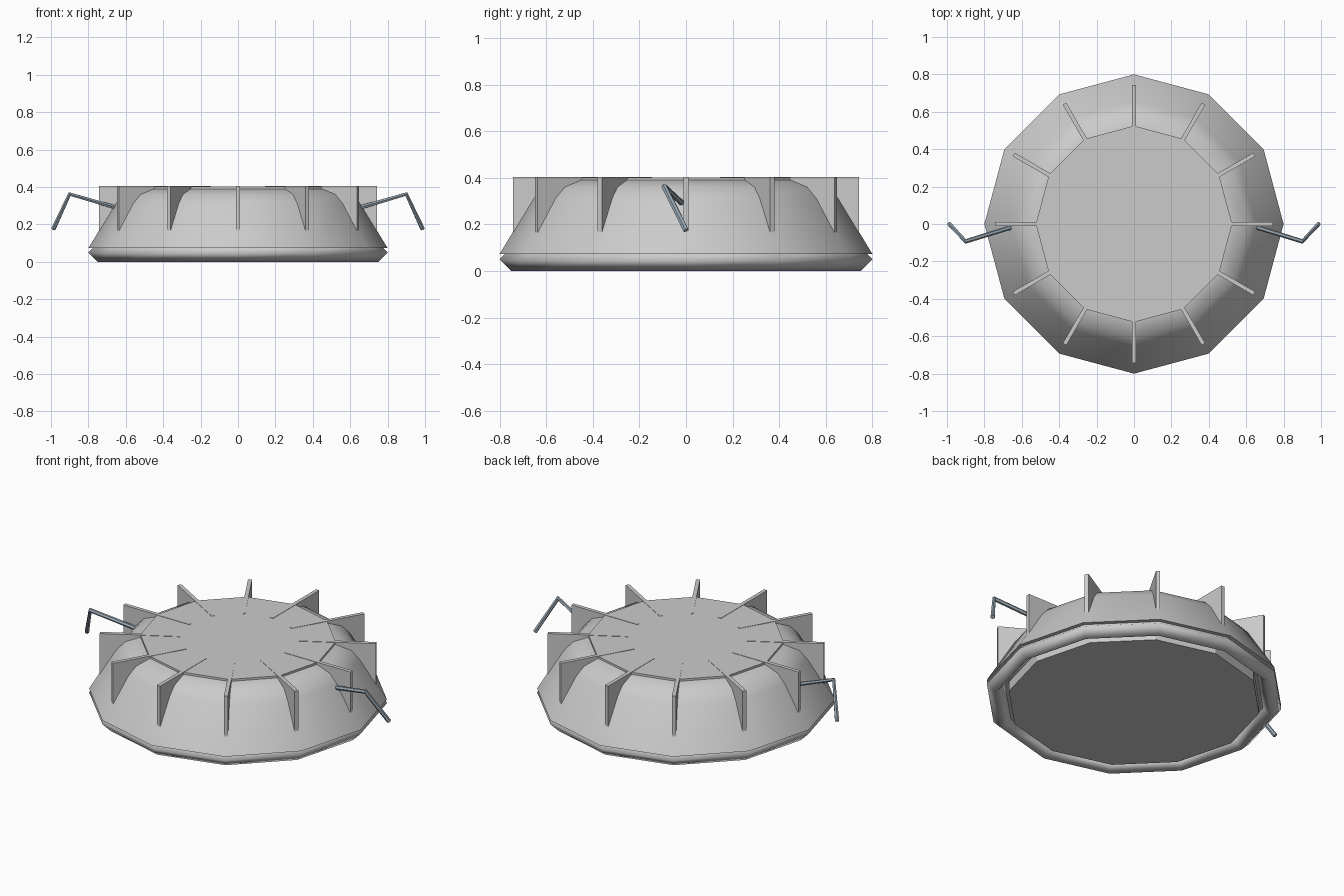
import bpy, bmesh, math
from math import cos, sin, pi

if "Cube" in bpy.data.objects:
    bpy.data.objects.remove(bpy.data.objects["Cube"])

SIDES = 12


def finish(name, bm, angle=None):
    bmesh.ops.recalc_face_normals(bm, faces=bm.faces[:])
    me = bpy.data.meshes.new(name)
    bm.to_mesh(me)
    bm.free()
    ob = bpy.data.objects.new(name, me)
    bpy.context.collection.objects.link(ob)
    if angle:
        bpy.ops.object.select_all(action='DESELECT')
        ob.select_set(True)
        bpy.context.view_layer.objects.active = ob
        bpy.ops.object.shade_smooth_by_angle(angle=math.radians(angle))
    return ob


def lathe(name, profile, closed=False, angle=None):
    """Revolve (radius, z) points; open profiles get flat end caps."""
    bm = bmesh.new()
    rings = [[bm.verts.new((r * cos(2 * pi * i / SIDES), r * sin(2 * pi * i / SIDES), z))
              for i in range(SIDES)] for r, z in profile]
    pairs = list(zip(rings, rings[1:]))
    if closed:
        pairs.append((rings[-1], rings[0]))
    else:
        bm.faces.new(rings[0])
        bm.faces.new(rings[-1])
    for a, b in pairs:
        for i in range(SIDES):
            j = (i + 1) % SIDES
            bm.faces.new((a[i], a[j], b[j], b[i]))
    return finish(name, bm, angle)


# Main shell, base ring and flat plates
lathe("shell", [(0.80, 0.073), (0.655, 0.312), (0.61, 0.36), (0.53, 0.39)], angle=40)
lathe("base_ring", [(0.80, 0.05), (0.75, 0.10), (0.70, 0.05), (0.75, 0.0)], closed=True, angle=100)
lathe("bottom_plate", [(0.68, 0.015), (0.68, 0.08)])
lathe("top_plate", [(0.525, 0.37), (0.525, 0.402)])

# Radial fins
bm = bmesh.new()
r0, r1, z0, z1, h = 0.31, 0.742, 0.165, 0.404, 0.011
for k in range(SIDES):
    c, s = cos(2 * pi * k / SIDES), sin(2 * pi * k / SIDES)
    cube = bmesh.ops.create_cube(bm, size=1)["verts"]
    for v in cube:
        r = r1 if v.co.x > 0 else r0
        t = h if v.co.y > 0 else -h
        z = z1 if v.co.z > 0 else z0
        v.co = (r * c - t * s, r * s + t * c, z)
finish("fins", bm)

# Bent rod on each side
steel = bpy.data.materials.new("rod_steel")
steel.diffuse_color = (0.33, 0.41, 0.48, 1)
steel.use_nodes = True
steel.node_tree.nodes["Principled BSDF"].inputs["Base Color"].default_value = steel.diffuse_color
for side, label in ((1, "right"), (-1, "left")):
    cu = bpy.data.curves.new(label + "_rod", 'CURVE')
    cu.dimensions = '3D'
    cu.bevel_depth = 0.0125
    cu.bevel_resolution = 1
    cu.use_fill_caps = True
    sp = cu.splines.new('POLY')
    sp.points.add(2)
    for p, (x, y, z) in zip(sp.points, ((0.60, 0, 0.275), (0.90, -0.093, 0.362), (0.987, 0, 0.175))):
        p.co = (side * x, y, z, 1)
    ob = bpy.data.objects.new(label + "_rod", cu)
    bpy.context.collection.objects.link(ob)
    cu.materials.append(steel)
    bpy.ops.object.select_all(action='DESELECT')
    ob.select_set(True)
    bpy.context.view_layer.objects.active = ob
    bpy.ops.object.convert(target='MESH')
    bpy.ops.object.shade_smooth_by_angle(angle=math.radians(50))
